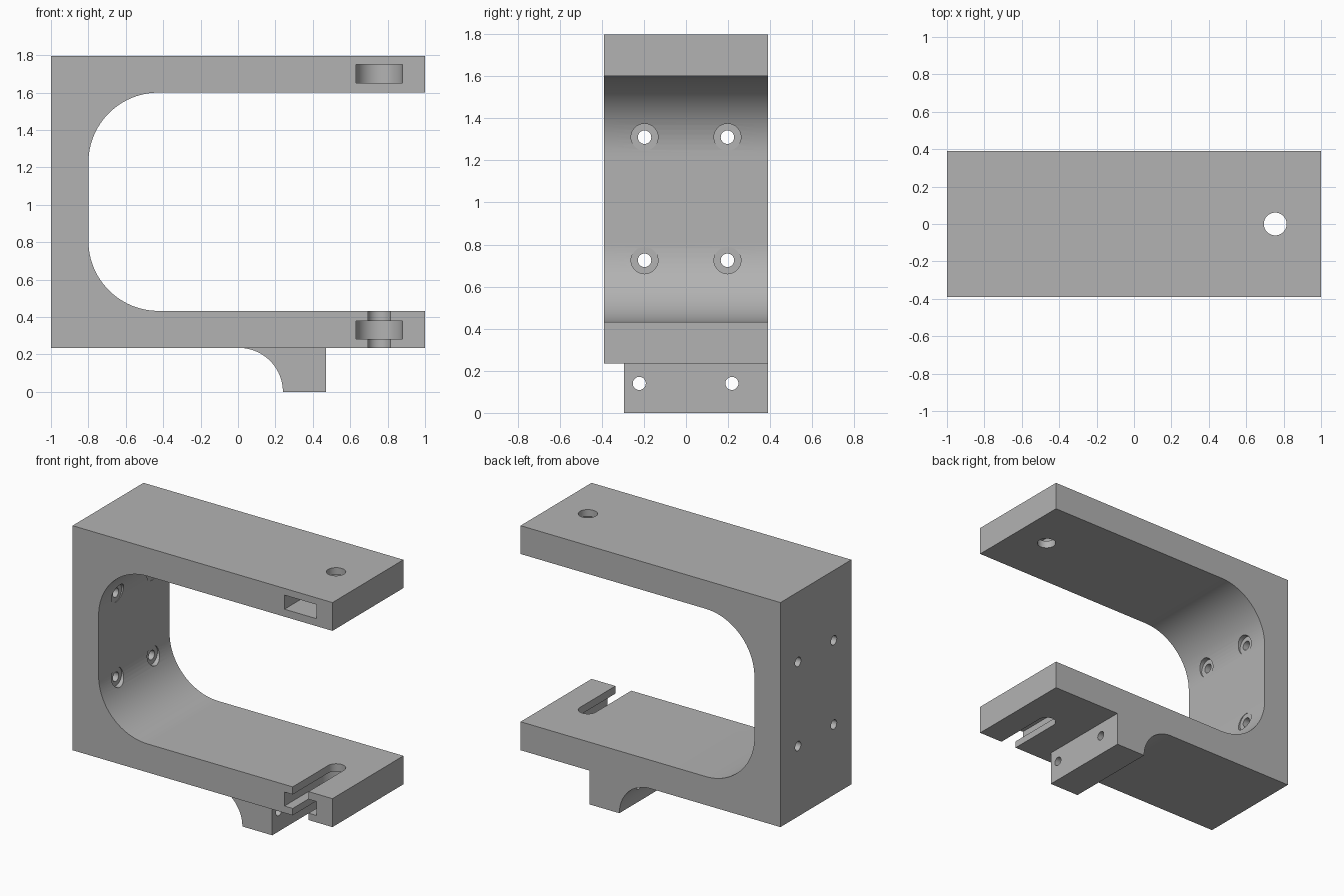
import bpy, bmesh
from math import sin, cos, pi
from mathutils import Vector

if "Cube" in bpy.data.objects:
    bpy.data.objects.remove(bpy.data.objects["Cube"])

HALF = 0.39                              # half depth of the bracket
BASE, FLOOR, CEIL, TOP = 0.235, 0.433, 1.60, 1.797
WALL, FILLET = -0.80, 0.375
BOLT_X = 0.755

grey = bpy.data.materials.new("plain_grey")
grey.use_nodes = True
colour = (0.45, 0.45, 0.45, 1)
grey.diffuse_color = colour
grey.node_tree.nodes["Principled BSDF"].inputs["Base Color"].default_value = colour


def arc(cx, cy, r, a0, a1, n=24):
    """Points along an arc, angles in degrees."""
    angles = [(a0 + (a1 - a0) * i / n) * pi / 180 for i in range(n + 1)]
    return [(cx + r * cos(a), cy + r * sin(a)) for a in angles]


def prism(name, outline, axis, start, end):
    """Extrude a closed 2D outline along x, y or z."""
    place = {"x": lambda u, v: (start, u, v),
             "y": lambda u, v: (u, start, v),
             "z": lambda u, v: (u, v, start)}[axis]
    bm = bmesh.new()
    face = bm.faces.new([bm.verts.new(place(u, v)) for u, v in outline])
    out = bmesh.ops.extrude_face_region(bm, geom=[face])
    shift = Vector([end - start if a == axis else 0 for a in "xyz"])
    bmesh.ops.translate(bm, vec=shift,
                        verts=[g for g in out["geom"] if isinstance(g, bmesh.types.BMVert)])
    bmesh.ops.recalc_face_normals(bm, faces=bm.faces)
    mesh = bpy.data.meshes.new(name)
    bm.to_mesh(mesh)
    bm.free()
    mesh.materials.append(grey)
    obj = bpy.data.objects.new(name, mesh)
    bpy.context.collection.objects.link(obj)
    return obj


def hole(u, v, r, axis, start, end):
    return prism("hole_cutter", arc(u, v, r, 0, 352.5, 47), axis, start, end)


def slot(r, z0, z1):
    """Slot open at the front with a rounded inner end."""
    outline = [(BOLT_X + r, -0.5)] + arc(BOLT_X, 0, r, 0, 180) + [(BOLT_X - r, -0.5)]
    return prism("slot_cutter", outline, "z", z0, z1)


def combine(target, tool, operation):
    mod = target.modifiers.new("boolean", "BOOLEAN")
    mod.operation, mod.solver, mod.object = operation, "EXACT", tool
    bpy.context.view_layer.objects.active = target
    bpy.ops.object.modifier_apply(modifier=mod.name)
    bpy.data.objects.remove(tool)


# C-shaped body with filleted inner corners
corner_x = WALL + FILLET
body_outline = [(-1, BASE), (1, BASE), (1, FLOOR)]
body_outline += arc(corner_x, FLOOR + FILLET, FILLET, 270, 180)
body_outline += arc(corner_x, CEIL - FILLET, FILLET, 180, 90)
body_outline += [(1, CEIL), (1, TOP), (-1, TOP)]
body = prism("clamp_bracket", body_outline, "y", -HALF, HALF)

# Mounting foot with a concave flank, flush with the back
foot_outline = arc(0.005, 0, BASE, 0, 90) + [(0.005, 0.3), (0.47, 0.3), (0.47, 0)]
combine(body, prism("mounting_foot", foot_outline, "y", -0.295, HALF), "UNION")

cutters = [
    # Lower arm: narrow bolt slot and wider nut slot
    slot(0.061, 0.1, 0.5),
    slot(0.124, 0.283, 0.38),
    # Upper arm: nut slot and bolt hole
    slot(0.124, 1.652, 1.75),
    hole(BOLT_X, 0, 0.061, "z", 1.5, 1.9),
]
for y in (-0.197, 0.197):
    # Column screw holes with spot-faced seats
    for z in (0.725, 1.31):
        cutters.append(hole(y, z, 0.032, "x", -1.1, -0.6))
        cutters.append(hole(y, z, 0.064, "x", WALL - 0.003, -0.6))
# Foot screw holes
for y in (-0.222, 0.218):
    cutters.append(hole(y, 0.14, 0.031, "x", -0.1, 0.6))

for cutter in cutters:
    combine(body, cutter, "DIFFERENCE")

# Smooth curves, sharp edges
bpy.ops.object.select_all(action="DESELECT")
body.select_set(True)
bpy.context.view_layer.objects.active = body
bpy.ops.object.shade_smooth_by_angle(angle=pi / 6)
